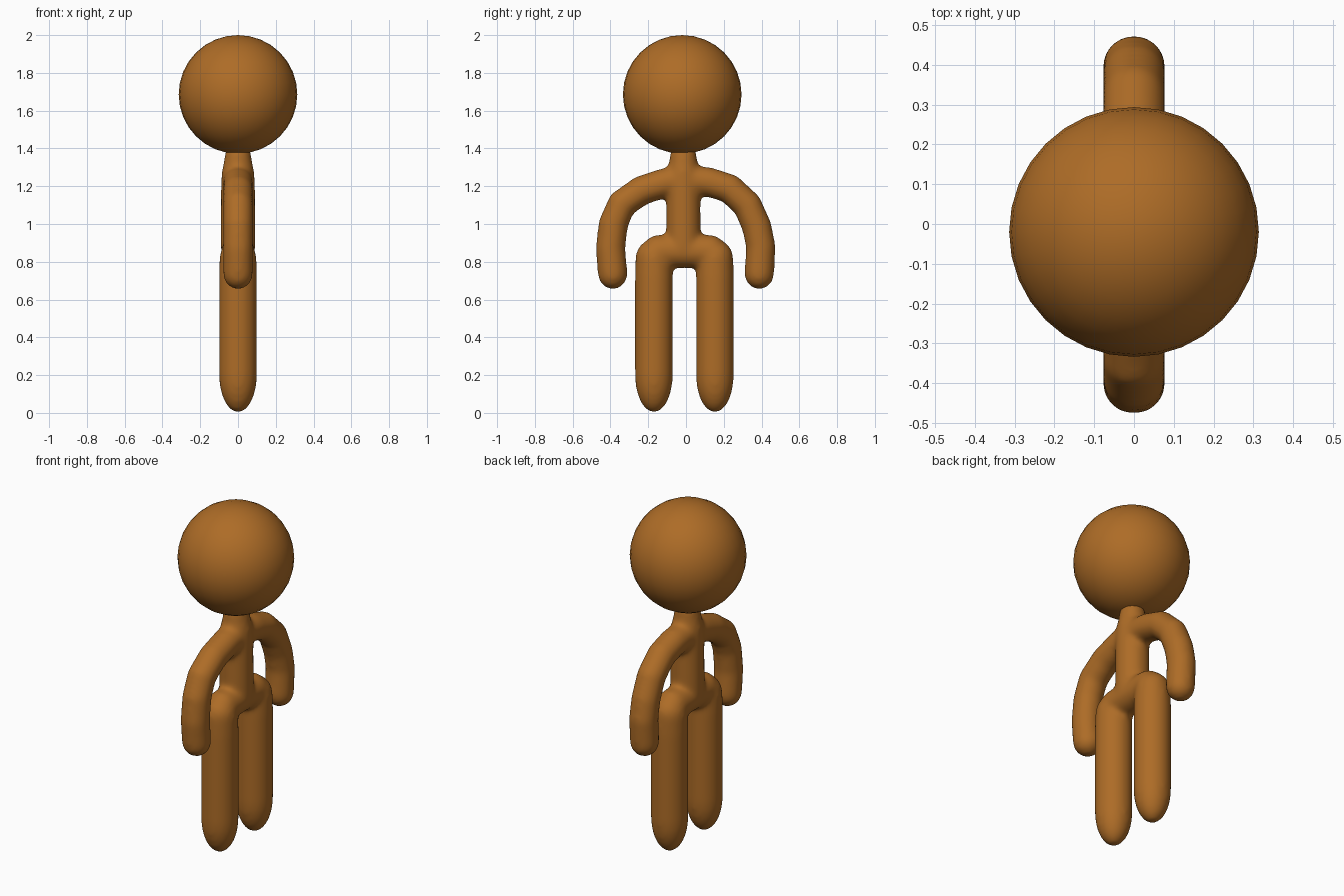
import bpy, bmesh, math
from mathutils import Vector

if "Cube" in bpy.data.objects:
    bpy.data.objects.remove(bpy.data.objects["Cube"])

mat = bpy.data.materials.new("brown")
mat.diffuse_color = (0.42, 0.15, 0.02, 1)
mat.use_nodes = True
mat.node_tree.nodes["Principled BSDF"].inputs["Base Color"].default_value = mat.diffuse_color
X = Vector((1, 0, 0))
SEG = 32


def limb(bm, pts, cap_start, cap_end):
    """Round tube through (y, z, radius) points, with elliptical end caps."""
    P = [Vector((0, y, z)) for y, z, r in pts]
    R = [p[2] for p in pts]
    rings = []
    d0, d1 = (P[1] - P[0]).normalized(), (P[-1] - P[-2]).normalized()
    steps = [math.radians(a) for a in (15, 30, 45, 60, 75, 86)]
    for a in reversed(steps):
        rings.append((P[0] - d0 * cap_start * math.sin(a), d0, R[0] * math.cos(a)))
    for i, p in enumerate(P):
        a, b = P[max(i - 1, 0)], P[min(i + 1, len(P) - 1)]
        rings.append((p, (b - a).normalized(), R[i]))
    for a in steps:
        rings.append((P[-1] + d1 * cap_end * math.sin(a), d1, R[-1] * math.cos(a)))
    loops = []
    for c, d, r in rings:
        n = X.cross(d)
        loops.append([bm.verts.new(c + X * r * math.cos(t) + n * r * math.sin(t))
                      for t in (2 * math.pi * k / SEG for k in range(SEG))])
    faces = []
    for a, b in zip(loops, loops[1:]):
        for k in range(SEG):
            j = (k + 1) % SEG
            faces.append(bm.faces.new((a[k], a[j], b[j], b[k])))
    faces += [bm.faces.new(loops[0][::-1]), bm.faces.new(loops[-1])]
    bmesh.ops.recalc_face_normals(bm, faces=faces)


# Body: overlapping limbs fused into one soft skin
bm = bmesh.new()
limb(bm, [(-0.014, 0.87, .092), (-0.014, 1.0, .092), (-0.014, 1.2, .091),
          (-0.014, 1.28, .086), (-0.014, 1.33, .075), (-0.014, 1.37, .07)], .07, .06)

# Arms
arms = (
    [(-0.01, 1.235), (0.12, 1.222), (0.23, 1.188), (0.325, 1.1), (0.375, 0.985), (0.396, 0.88), (0.388, 0.735)],
    [(-0.01, 1.24), (-0.12, 1.215), (-0.235, 1.178), (-0.34, 1.105), (-0.385, 1.0), (-0.4, 0.87), (-0.388, 0.735)],
)
for path in arms:
    limb(bm, [(y, z, .079) for y, z in path], .03, .081)

# Hips
limb(bm, [(-0.15, 0.855, .088), (0.13, 0.855, .088)], .08, .08)

# Legs
for y in (-0.17, 0.153):
    limb(bm, [(y, 0.82, .098), (y, 0.72, .101), (y, 0.2, .101)], .1, .2)

mesh = bpy.data.meshes.new("body")
bm.to_mesh(mesh)
bm.free()
body = bpy.data.objects.new("body", mesh)
bpy.context.collection.objects.link(body)
mesh.materials.append(mat)
rm = body.modifiers.new("fuse", 'REMESH')
rm.mode = 'VOXEL'
rm.voxel_size = 0.012
rm.use_smooth_shade = True
sm = body.modifiers.new("soften", 'SMOOTH')
sm.factor = 0.5
sm.iterations = 20

# Head
bpy.ops.mesh.primitive_uv_sphere_add(segments=32, ring_count=16, radius=0.314,
                                     location=(0, -0.02, 1.686))
head = bpy.context.object
head.name = "head"
head.data.materials.append(mat)
bpy.ops.object.shade_smooth()
